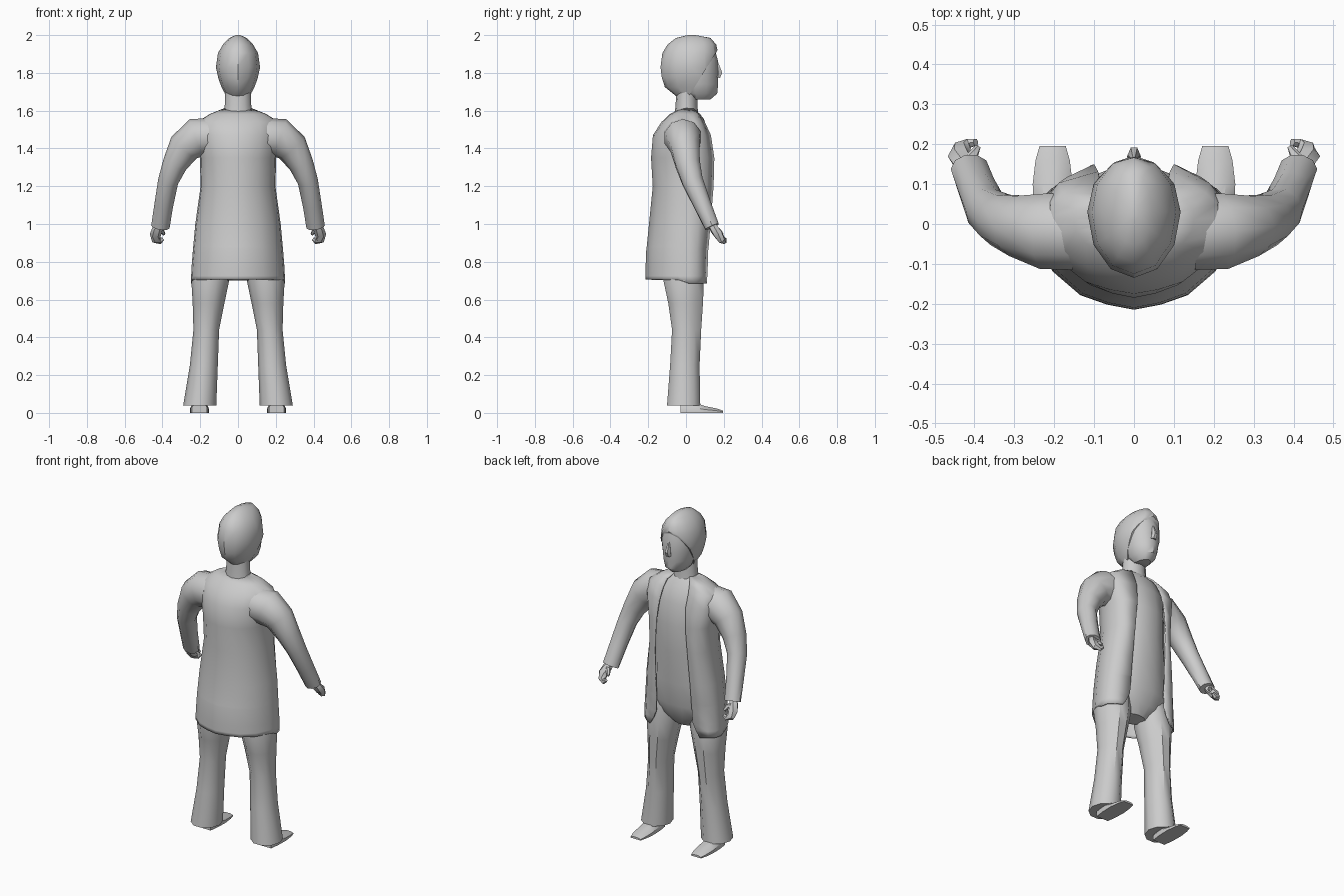
import bpy
import bmesh
import math
from mathutils import Vector

cube = bpy.data.objects.get("Cube")
if cube:
    bpy.data.objects.remove(cube, do_unlink=True)


def finish(name, bm, angle=40):
    bmesh.ops.recalc_face_normals(bm, faces=bm.faces)
    mesh = bpy.data.meshes.new(name)
    bm.to_mesh(mesh)
    bm.free()
    obj = bpy.data.objects.new(name, mesh)
    bpy.context.collection.objects.link(obj)
    bpy.ops.object.select_all(action="DESELECT")
    obj.select_set(True)
    bpy.context.view_layer.objects.active = obj
    bpy.ops.object.shade_smooth_by_angle(angle=math.radians(angle))
    return obj


def loft(rings, closed=True, caps=True):
    """Bridge successive rings of points into a skin."""
    bm = bmesh.new()
    rows = [[bm.verts.new(p) for p in ring] for ring in rings]
    n = len(rows[0])
    for a, b in zip(rows, rows[1:]):
        for i in range(n if closed else n - 1):
            j = (i + 1) % n
            bm.faces.new((a[i], a[j], b[j], b[i]))
    if closed and caps:
        bm.faces.new(rows[0])
        bm.faces.new(rows[-1])
    return bm


def section(z, cx, rx, back, mid, front, n=12):
    """Horizontal oval with its own depth to the back and to the front."""
    ring = []
    for k in range(n):
        a = math.tau * k / n
        s = math.sin(a)
        ring.append((cx + rx * math.cos(a),
                     mid + s * (front - mid if s > 0 else mid - back), z))
    return ring


def tube(path, n=8):
    """Rings along a path of (x, y, z, side radius, depth radius)."""
    pts = [Vector(p[:3]) for p in path]
    rings = []
    for i, p in enumerate(path):
        t = (pts[min(i + 1, len(pts) - 1)] - pts[max(i - 1, 0)]).normalized()
        u = Vector((0, 1, 0)).cross(t).normalized()
        v = t.cross(u)
        rings.append([pts[i] + u * p[3] * math.cos(math.tau * k / n)
                      + v * p[4] * math.sin(math.tau * k / n) for k in range(n)])
    return loft(rings)


# Head: z, half width, back, front
HEAD = [(1.675, .06, -.05, .09), (1.725, .088, -.112, .15),
        (1.775, .105, -.128, .168), (1.83, .117, -.135, .17),
        (1.905, .106, -.125, .17), (1.95, .08, -.098, .16),
        (1.985, .045, -.053, .13), (2.0, .012, .01, .05)]
bm = loft([section(z, 0, rx, b, .03, f) for z, rx, b, f in HEAD])
bmesh.ops.bisect_plane(bm, geom=bm.verts[:] + bm.edges[:] + bm.faces[:],
                       plane_co=(0, .17, 1.925), plane_no=(0, .225, -.14),
                       clear_outer=True)
bmesh.ops.holes_fill(bm, edges=[e for e in bm.edges if e.is_boundary])
finish("hair", bm)

FACE = [(1.66, .04, .05, .13), (1.69, .07, .0, .165), (1.74, .088, -.02, .17),
        (1.80, .098, -.02, .171), (1.87, .1, -.02, .168), (1.93, .085, -.02, .15)]
finish("face", loft([section(z, 0, rx, b, .05, f) for z, rx, b, f in FACE]))

finish("nose", tube([(0, .163, 1.86, .006, .006), (0, .173, 1.80, .016, .022),
                     (0, .168, 1.775, .018, .014)], 6))

finish("neck", loft([section(1.58, 0, .078, -.06, 0, .065),
                     section(1.63, 0, .07, -.055, 0, .06),
                     section(1.70, 0, .068, -.052, 0, .06)]))

# Shirt and seat of the trousers, seen between the coat fronts
TRUNK = [(1.615, .07, -.03, .045), (1.56, .15, -.09, .095),
         (1.47, .185, -.15, .13), (1.34, .18, -.16, .15),
         (1.18, .18, -.15, .146), (.98, .2, -.16, .13),
         (.84, .215, -.16, .115), (.76, .17, -.12, .09), (.70, .07, -.06, .05)]
finish("shirt", loft([section(z, 0, rx, b, 0, f, 14) for z, rx, b, f in TRUNK]))

# Open coat: z, half width, back, front, half width of the front opening
COAT = [(1.612, .075, -.03, .04, .05), (1.582, .15, -.085, .075, .075),
        (1.54, .215, -.13, .1, .085), (1.47, .225, -.175, .132, .09),
        (1.35, .202, -.185, .15, .1), (1.2, .198, -.176, .146, .11),
        (1.0, .226, -.196, .13, .118), (.88, .237, -.208, .12, .12),
        (.87, .238, -.21, .118, .12), (.77, .246, -.214, .115, .125),
        (.725, .248, -.215, .113, .145), (.705, .25, -.215, .11, .17)]
HALF = [(0, -1), (.27, -.94), (.54, -.83), (.82, -.55), (.97, -.2),
        (1, .15), (.97, .5), (.84, .78)]
rings = []
for z, w, back, front, gap in COAT:
    half = [(w * px, py * (front if py > 0 else -back),
             z - (.02 if z < .71 and py > 0 else 0)) for px, py in HALF]
    half.append((gap, front, half[-1][2]))
    rings.append([(-x, y, h) for x, y, h in reversed(half[1:])] + half)
coat = finish("coat", loft(rings, closed=False))
cloth = coat.modifiers.new("cloth thickness", "SOLIDIFY")
cloth.thickness = .008
cloth.offset = -1

# Paired parts, built on the left and mirrored to the right
ARM = [(.15, -.02, 1.46, .1, .1), (.215, -.018, 1.458, .105, .1),
       (.285, -.005, 1.405, .088, .08), (.335, .01, 1.315, .066, .068),
       (.37, .035, 1.225, .054, .058), (.393, .088, 1.1, .05, .048),
       (.411, .138, .985, .049, .04)]
PALM = [(.413, .135, 1.0, .022, .022), (.427, .15, .972, .028, .024),
        (.437, .17, .945, .03, .026), (.432, .19, .917, .026, .02),
        (.413, .203, .909, .016, .013), (.397, .205, .922, .01, .01)]
THUMB = [(.42, .155, .975, .014, .014), (.402, .175, .963, .013, .013),
         (.392, .192, .945, .008, .008)]
LEG = [(.82, .13, .09, -.11, .08), (.70, .147, .1, -.125, .1),
       (.58, .156, .084, -.098, .095), (.44, .168, .068, -.077, .085),
       (.25, .181, .074, -.088, .076), (.04, .2025, .0875, -.105, .08)]
# Shoe: y, half width, height
SHOE = [(-.03, .04, .06), (.03, .048, .06), (.1, .05, .036),
        (.16, .043, .024), (.195, .033, .012)]

for side, s in (("left", 1), ("right", -1)):
    for part, path in (("sleeve", ARM), ("hand", PALM), ("thumb", THUMB)):
        finish(f"{side}_{part}",
               tube([(s * p[0], *p[1:]) for p in path], 10 if path is ARM else 6))
    finish(f"{side}_trouser_leg",
           loft([section(z, s * cx, rx, b, -.01, f, 10)
                 for z, cx, rx, b, f in LEG]))
    finish(f"{side}_shoe",
           loft([[(s * .204 + px * w, y, pz * h) for px, pz in
                  ((-1, 0), (-1, .5), (-.5, 1), (.5, 1), (1, .5), (1, 0))]
                 for y, w, h in SHOE]))
